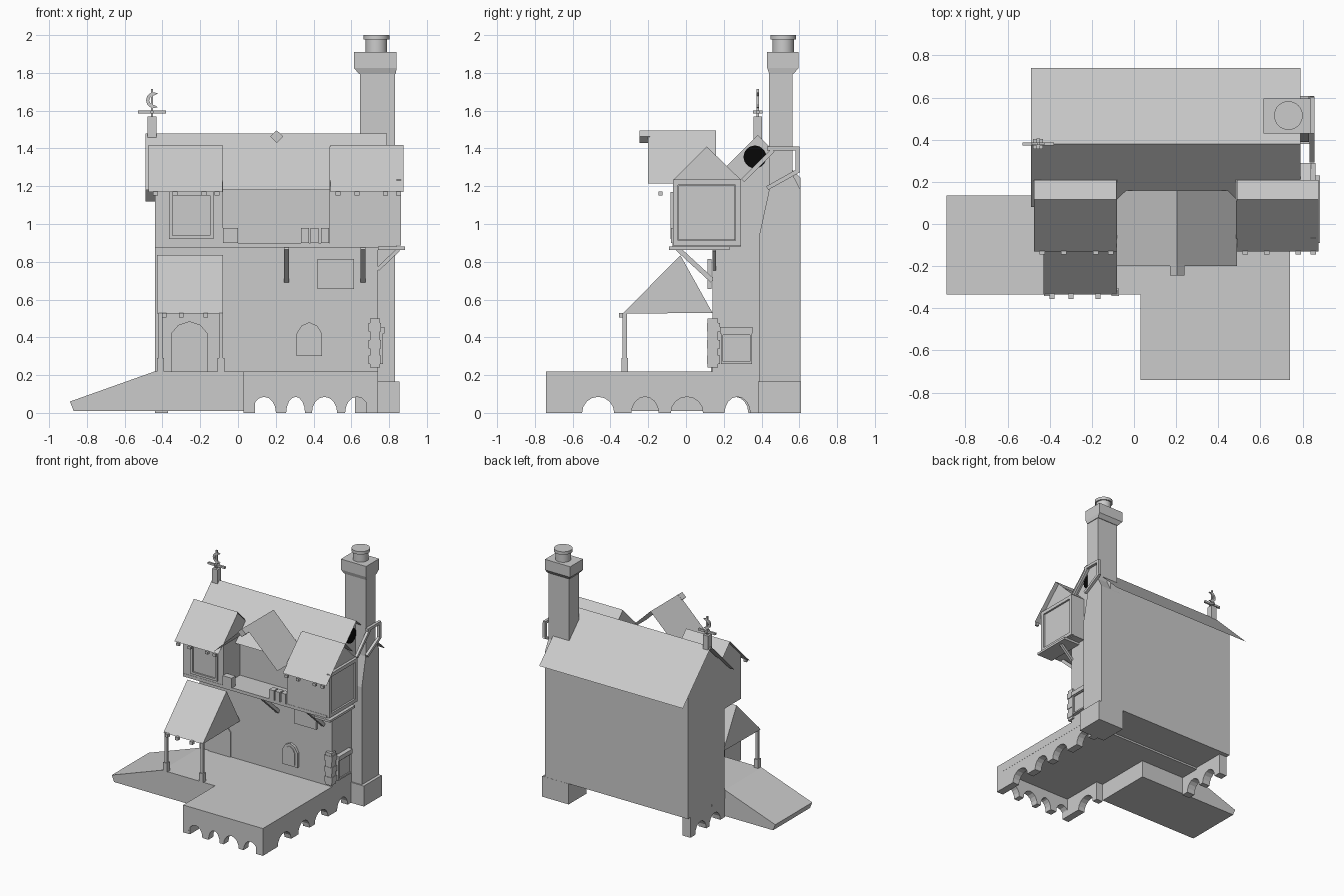
import bpy, bmesh, math
from mathutils import Vector

cube = bpy.data.objects.get("Cube")
if cube:
    bpy.data.objects.remove(cube, do_unlink=True)


def material(name, value):
    m = bpy.data.materials.new(name)
    m.use_nodes = True
    col = (value, value, value, 1)
    m.diffuse_color = col
    m.node_tree.nodes["Principled BSDF"].inputs["Base Color"].default_value = col
    return m


GREY = material("plain_grey", 0.6)
BLACK = material("black", 0.002)


def finish(name, bm, mat=GREY, solid=True):
    if solid:
        bmesh.ops.recalc_face_normals(bm, faces=bm.faces)
    me = bpy.data.meshes.new(name)
    bm.to_mesh(me)
    bm.free()
    me.materials.append(mat)
    ob = bpy.data.objects.new(name, me)
    bpy.context.collection.objects.link(ob)
    return ob


def place(axis, a, b, t):
    return {"x": (t, a, b), "y": (a, t, b), "z": (a, b, t)}[axis]


def prism(name, axis, pts, t0, t1, mat=GREY):
    """Extrude a closed 2D outline along an axis."""
    bm = bmesh.new()
    lo = [bm.verts.new(place(axis, a, b, t0)) for a, b in pts]
    hi = [bm.verts.new(place(axis, a, b, t1)) for a, b in pts]
    bm.faces.new(lo)
    bm.faces.new(hi[::-1])
    for i in range(len(pts)):
        j = (i + 1) % len(pts)
        bm.faces.new((lo[i], lo[j], hi[j], hi[i]))
    return finish(name, bm, mat)


def box(name, x0, x1, y0, y1, z0, z1):
    return prism(name, "z", [(x0, y0), (x1, y0), (x1, y1), (x0, y1)], z0, z1)


def sheet(name, axis, pts, t0, t1):
    """Thin roof surface that follows an open profile, facing up."""
    bm = bmesh.new()
    lo = [bm.verts.new(place(axis, a, b, t0)) for a, b in pts]
    hi = [bm.verts.new(place(axis, a, b, t1)) for a, b in pts]
    for i in range(len(pts) - 1):
        f = bm.faces.new((lo[i], lo[i + 1], hi[i + 1], hi[i]))
        f.normal_update()
        if f.normal.z < 0:
            f.normal_flip()
    return finish(name, bm, solid=False)


def beam(name, p, q, w):
    p, q = Vector(p), Vector(q)
    bm = bmesh.new()
    bmesh.ops.create_cube(bm, size=1)
    bmesh.ops.scale(bm, vec=(w, w, (q - p).length), verts=bm.verts)
    ob = finish(name, bm)
    ob.rotation_mode = "QUATERNION"
    ob.rotation_quaternion = (q - p).to_track_quat("Z", "X")
    ob.location = (p + q) / 2
    return ob


def cylinder(name, loc, r, h, mat=GREY, along_x=False):
    bm = bmesh.new()
    bmesh.ops.create_cone(bm, cap_ends=True, segments=32, radius1=r, radius2=r, depth=h)
    ob = finish(name, bm, mat)
    for p in ob.data.polygons:
        p.use_smooth = len(p.vertices) == 4
    ob.location = loc
    if along_x:
        ob.rotation_euler.y = math.pi / 2
    return ob


def loft(name, rings):
    """Stack of rectangles (x0, x1, y0, y1, z)."""
    bm = bmesh.new()
    loops = [[bm.verts.new(c) for c in ((x0, y0, z), (x1, y0, z), (x1, y1, z), (x0, y1, z))]
             for x0, x1, y0, y1, z in rings]
    bm.faces.new(loops[0])
    bm.faces.new(loops[-1])
    for a, b in zip(loops, loops[1:]):
        for i in range(4):
            j = (i + 1) % 4
            bm.faces.new((a[i], a[j], b[j], b[i]))
    return finish(name, bm)


def arcade(name, axis, a0, a1, arches, t0, t1):
    """Foundation skirt with arches cut in its lower edge."""
    pts = [(a0, 0.17), (a0, 0)]
    for c, r in arches:
        for k in range(9):
            t = math.pi * k / 8
            pts.append((c - r * math.cos(t), 0.085 * math.sin(t)))
    pts += [(a1, 0), (a1, 0.17)]
    return prism(name, axis, pts, t0, t1)


def arch_outline(x0, x1, z0, spring, top):
    c, h = (x0 + x1) / 2, (x1 - x0) / 2
    return [(x0, z0), (x1, z0), (x1, spring), (c + h * 0.6, spring + (top - spring) * 0.7),
            (c, top), (c - h * 0.6, spring + (top - spring) * 0.7), (x0, spring)]


# Platform, ramp and arched foundations
prism("terrace", "z", [(-0.44, -0.335), (0.03, -0.335), (0.03, -0.74), (0.74, -0.74),
                       (0.74, 0.3), (-0.44, 0.3)], 0.15, 0.22)
prism("ramp", "y", [(-0.44, 0.22), (-0.89, 0.06), (-0.87, 0.01), (0.03, 0.01), (0.03, 0.219)],
      -0.335, 0.135)
side = [(-0.465, 0.085), (-0.217, 0.072), (0.005, 0.085), (0.272, 0.068)]
arcade("front_foundation", "y", 0.03, 0.74,
       [(0.138, 0.063), (0.305, 0.05), (0.458, 0.067), (0.63, 0.063)], -0.74, -0.68)
arcade("left_foundation", "x", -0.739, 0.4, side, 0.68, 0.739)
arcade("inner_foundation", "x", -0.739, -0.335, side[:1], 0.031, 0.09)
arcade("right_foundation", "x", 0.13, 0.57, [(0.26, 0.07), (0.44, 0.07)], -0.439, -0.37)

# Main house and roof
prism("house_walls", "x", [(0.14, 0.165), (0.605, 0.165), (0.605, 1.245), (0.38, 1.47), (0.14, 1.23)],
      -0.44, 0.74)
sheet("main_roof", "x", [(0.08, 1.18), (0.38, 1.48), (0.74, 1.12)], -0.49, 0.79)
cylinder("gable_opening", (0.745, 0.365, 1.355), 0.06, 0.02, BLACK, True)

# Projecting upper rooms with their own roofs
for tag, x0, x1, r0, r1 in (("right", -0.44, -0.08, -0.475, -0.083), ("left", 0.485, 0.84, 0.49, 0.877)):
    prism(tag + "_bay", "x", [(-0.07, 0.88), (0.29, 0.88), (0.29, 1.235), (0.11, 1.41), (-0.07, 1.23)], x0, x1)
    sheet(tag + "_bay_roof", "x", [(-0.13, 1.17), (0.117, 1.417), (0.21, 1.32)], r0, r1)
    for k in (0.1, 0.36, 0.75, 0.93):
        x = r0 + (r1 - r0) * k
        box(tag + "_bay_shingle", x - 0.013, x + 0.013, -0.145, -0.125, 1.15, 1.172)


def frame(name, axis, a0, a1, z0, z1, t0, t1, w=0.018):
    for b0, b1, c0, c1 in ((a0, a1, z0, z0 + w), (a0, a1, z1 - w, z1),
                           (a0, a0 + w, z0 + w, z1 - w), (a1 - w, a1, z0 + w, z1 - w)):
        prism(name, axis, [(b0, c0), (b1, c0), (b1, c1), (b0, c1)], t0, t1)


frame("right_bay_window_frame", "y", -0.365, -0.13, 0.92, 1.17, -0.082, -0.07)
frame("left_bay_window_frame", "x", -0.07, 0.29, 0.885, 1.235, 0.84, 0.862, 0.028)
box("left_bay_window", 0.84, 0.85, -0.04, 0.26, 0.915, 1.205)

# Balcony between the bays
box("balcony_floor", -0.44, 0.84, -0.072, 0.14, 0.875, 0.9)
for x in (-0.04, 0.355, 0.405, 0.46):
    w = 0.04 if x < 0 else 0.021
    box("balcony_planter", x - w, x + w, -0.08, -0.03, 0.9, 0.98)
box("side_shelf", 0.74, 0.883, -0.09, 0.23, 0.862, 0.88)
beam("side_shelf_brace", (0.74, 0.15, 0.76), (0.85, 0.15, 0.865), 0.02)
for x in (0.257, 0.662):
    beam("jetty_brace", (x, 0.14, 0.7), (x, -0.05, 0.875), 0.026)

# Open central gable roof with ridge beam
sheet("central_gable_roof", "y", [(-0.083, 1.215), (0.205, 1.495), (0.49, 1.215)], -0.2, 0.16)
prism("central_ridge_beam", "y", [(0.205, 1.43), (0.24, 1.463), (0.205, 1.496), (0.17, 1.463)], -0.245, -0.19)

# Porch
prism("porch_roof", "x", [(-0.335, 0.525), (-0.03, 0.835), (0.14, 0.53)], -0.43, -0.08)
for x in (-0.41, -0.09):
    box("porch_post", x - 0.011, x + 0.011, -0.335, -0.313, 0.22, 0.53)
    box("porch_post_foot", x - 0.018, x + 0.018, -0.341, -0.307, 0.22, 0.29)
for x in (-0.39, -0.3, -0.17):
    box("porch_shingle", x - 0.012, x + 0.012, -0.355, -0.325, 0.505, 0.53)

# Doors, windows and shutters
prism("front_door", "y", arch_outline(-0.355, -0.16, 0.22, 0.42, 0.485), 0.132, 0.14)
prism("front_window_frame", "y", arch_outline(0.31, 0.445, 0.3, 0.42, 0.48), 0.12, 0.14)
prism("front_window_pane", "y", arch_outline(0.33, 0.425, 0.315, 0.41, 0.46), 0.114, 0.12)
box("wall_board", 0.42, 0.615, 0.115, 0.135, 0.655, 0.815)
box("corner_stones", 0.70, 0.752, 0.115, 0.17, 0.24, 0.5)
for z in (0.26, 0.34, 0.43):
    box("corner_stone_tooth", 0.692, 0.757, 0.112, 0.18, z, z + 0.045)
box("side_window", 0.74, 0.758, 0.19, 0.345, 0.265, 0.425)
frame("side_window_frame", "x", 0.185, 0.35, 0.26, 0.425, 0.74, 0.768, 0.012)
box("side_window_lintel", 0.74, 0.775, 0.18, 0.352, 0.42, 0.455)

# Chimney
box("chimney_base", 0.62, 0.855, 0.38, 0.608, 0, 0.165)
loft("chimney_stack", [(0.645, 0.83, 0.39, 0.607, 0.165), (0.645, 0.83, 0.39, 0.607, 0.95),
                       (0.645, 0.83, 0.44, 0.607, 1.18), (0.645, 0.83, 0.44, 0.565, 1.26),
                       (0.645, 0.83, 0.44, 0.565, 1.8)])
loft("chimney_cap", [(0.64, 0.835, 0.44, 0.57, 1.795), (0.615, 0.84, 0.43, 0.595, 1.825),
                     (0.615, 0.84, 0.43, 0.595, 1.91)])
cylinder("chimney_pot", (0.733, 0.515, 1.945), 0.057, 0.09)
cylinder("chimney_pot_rim", (0.733, 0.515, 1.988), 0.068, 0.024)

# Bracket frame beside the chimney
for p, q in (((0.43, 1.4), (0.6, 1.4)), ((0.59, 1.4), (0.59, 1.28)),
             ((0.6, 1.285), (0.43, 1.19)), ((0.46, 1.39), (0.3, 1.23))):
    beam("chimney_bracket", (0.845, *p), (0.845, *q), 0.022)

# Weather vane
box("vane_plinth", -0.48, -0.432, 0.357, 0.403, 1.45, 1.57)
beam("vane_rod", (-0.455, 0.38, 1.57), (-0.455, 0.38, 1.715), 0.012)
beam("vane_arrow", (-0.53, 0.38, 1.593), (-0.38, 0.38, 1.593), 0.016)
beam("vane_cross_arm", (-0.455, 0.355, 1.593), (-0.455, 0.405, 1.593), 0.016)
arc = [(math.radians(a), 0.042) for a in range(60, 301, 30)]
back = [(math.radians(a), 0.025) for a in range(270, 89, -30)]
prism("vane_crescent", "y", [(-0.445 + r * math.cos(a), 1.655 + r * math.sin(a)) for a, r in arc + back],
      0.374, 0.386)
